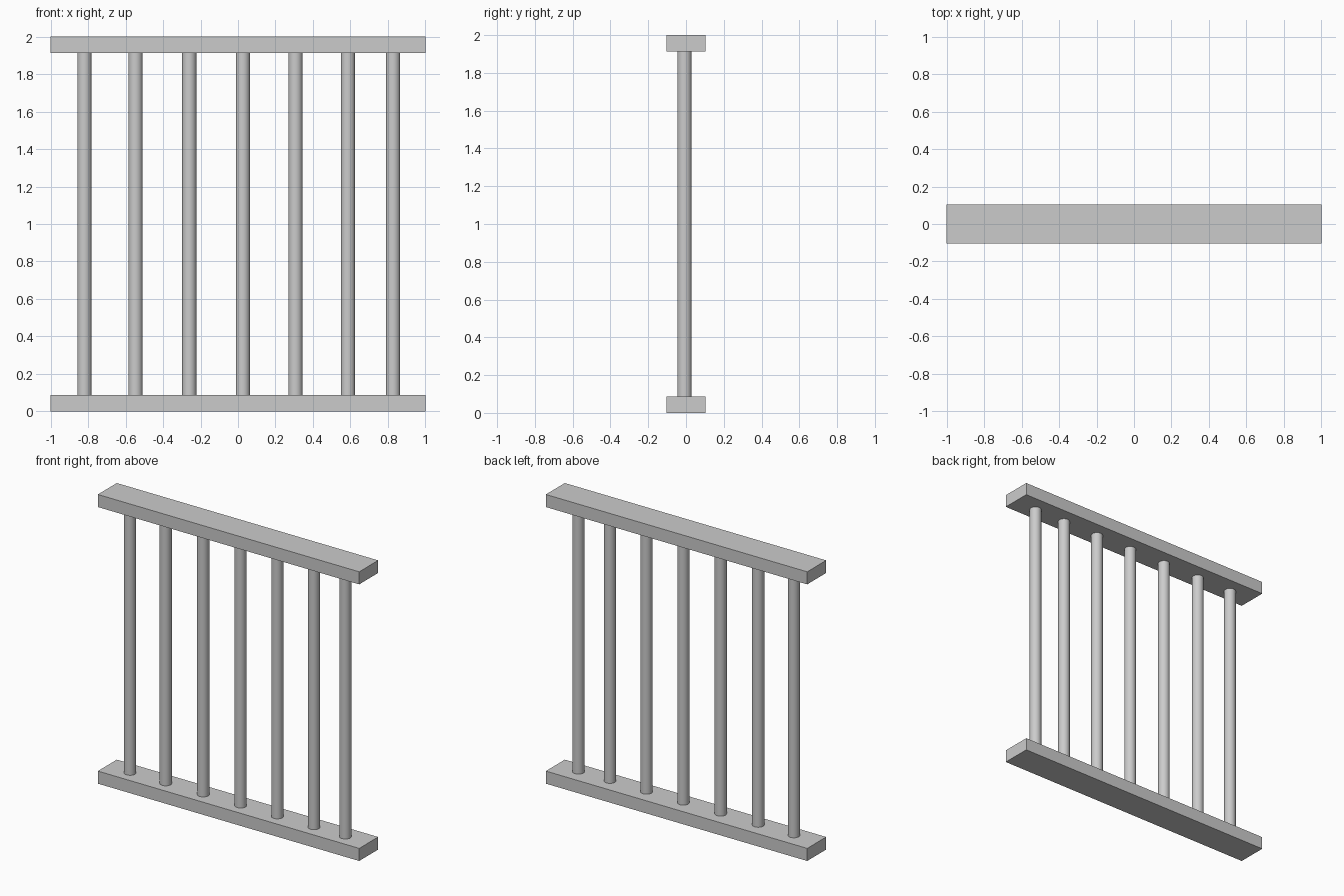
import bpy

if "Cube" in bpy.data.objects:
    bpy.data.objects.remove(bpy.data.objects["Cube"])

RAIL_H = 0.087    # rail thickness
RAIL_D = 0.207    # rail depth
BAR_R = 0.038
BAR_Y = -0.008
BAR_X = [-0.82, -0.547, -0.26, 0.026, 0.307, 0.587, 0.828]


def rail(name, z):
    bpy.ops.mesh.primitive_cube_add(size=1, location=(0, 0, z))
    ob = bpy.context.object
    ob.name = name
    ob.scale = (2, RAIL_D, RAIL_H)
    bpy.ops.object.transform_apply(location=False, rotation=False, scale=True)


def bar(name, x):
    bpy.ops.mesh.primitive_cylinder_add(
        vertices=32, radius=BAR_R, depth=2 - 2 * RAIL_H, location=(x, BAR_Y, 1))
    bpy.context.object.name = name
    bpy.ops.object.shade_smooth_by_angle()


# Bottom and top rails
rail("bottom_rail", RAIL_H / 2)
rail("top_rail", 2 - RAIL_H / 2)

# Upright round bars, slightly uneven spacing
for i, x in enumerate(BAR_X, 1):
    bar(f"bar_{i}", x)
